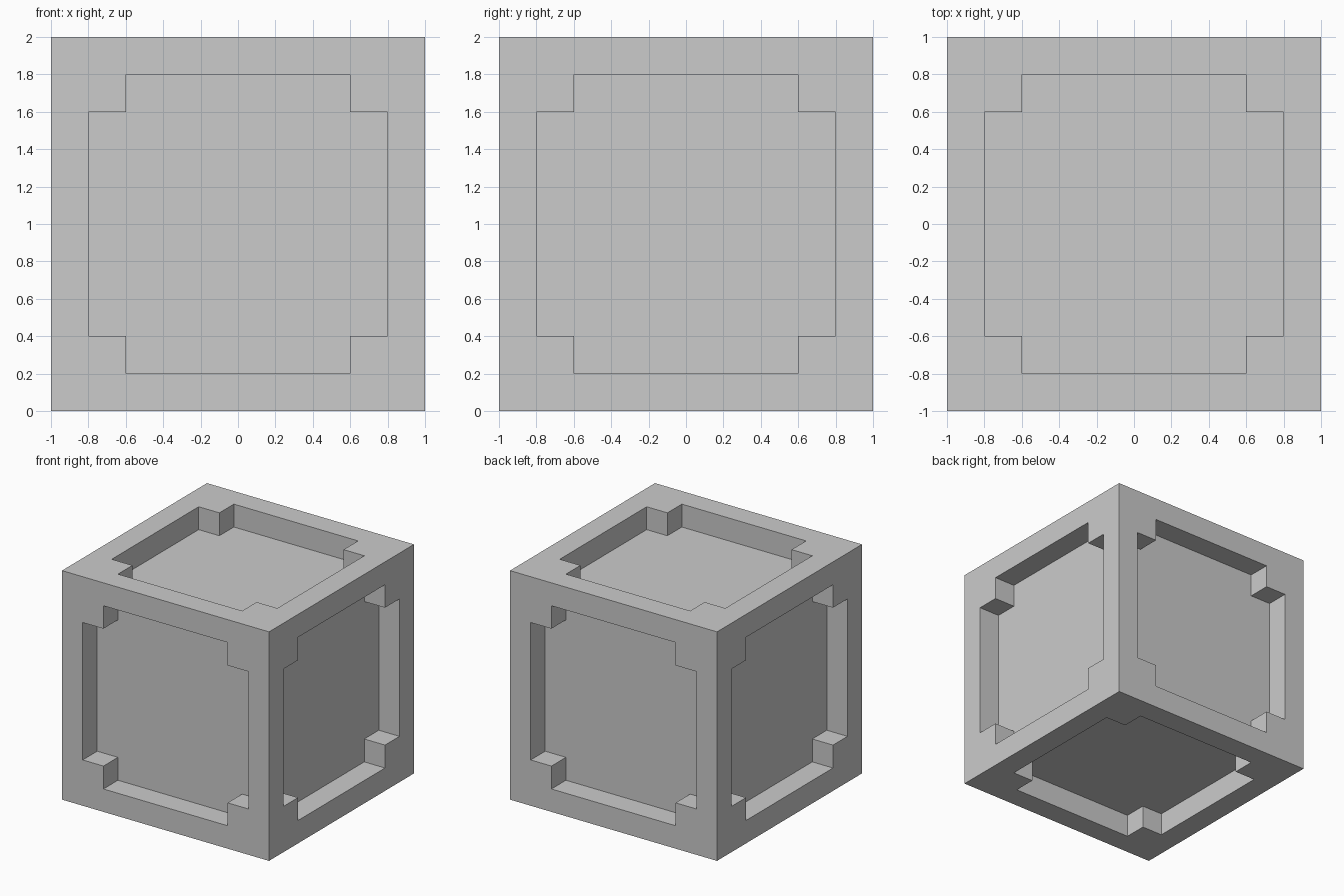
import bpy, bmesh
from math import pi
from mathutils import Matrix, Vector

if "Cube" in bpy.data.objects:
    bpy.data.objects.remove(bpy.data.objects["Cube"])

OUT, REC, NOTCH = 1.0, 0.8, 0.6   # outer half size, recess half size / floor level, corner notch

bm = bmesh.new()


def face(points, rot):
    bm.faces.new([bm.verts.new(rot @ Vector(p)) for p in points])


def side(rot):
    """One cube side, modelled facing +z and then turned into place."""
    floor = []
    for k in range(4):
        turn = rot @ Matrix.Rotation(k * pi / 2, 3, 'Z')
        # quarter of the flat rim, mitred at the corners
        face([(OUT, -OUT, OUT), (OUT, OUT, OUT), (NOTCH, NOTCH, OUT),
              (REC, NOTCH, OUT), (REC, -NOTCH, OUT), (NOTCH, -NOTCH, OUT)], turn)
        # recess walls of this quarter
        path = [(NOTCH, -NOTCH), (REC, -NOTCH), (REC, NOTCH), (NOTCH, NOTCH)]
        for (ax, ay), (bx, by) in zip(path, path[1:]):
            face([(ax, ay, REC), (ax, ay, OUT), (bx, by, OUT), (bx, by, REC)], turn)
        floor += [turn @ Vector((x, y, REC)) for x, y in path[:3]]
    # recess floor, a plus-shaped panel
    face(floor, Matrix.Identity(3))


# six identical sides
for k in range(4):
    side(Matrix.Rotation(k * pi / 2, 3, 'X'))
for s in (1, -1):
    side(Matrix.Rotation(s * pi / 2, 3, 'Y'))

bmesh.ops.remove_doubles(bm, verts=bm.verts, dist=1e-4)
bmesh.ops.translate(bm, verts=bm.verts, vec=(0, 0, OUT))

mesh = bpy.data.meshes.new("panelled_crate")
bm.to_mesh(mesh)
bm.free()
bpy.context.collection.objects.link(bpy.data.objects.new("panelled_crate", mesh))
